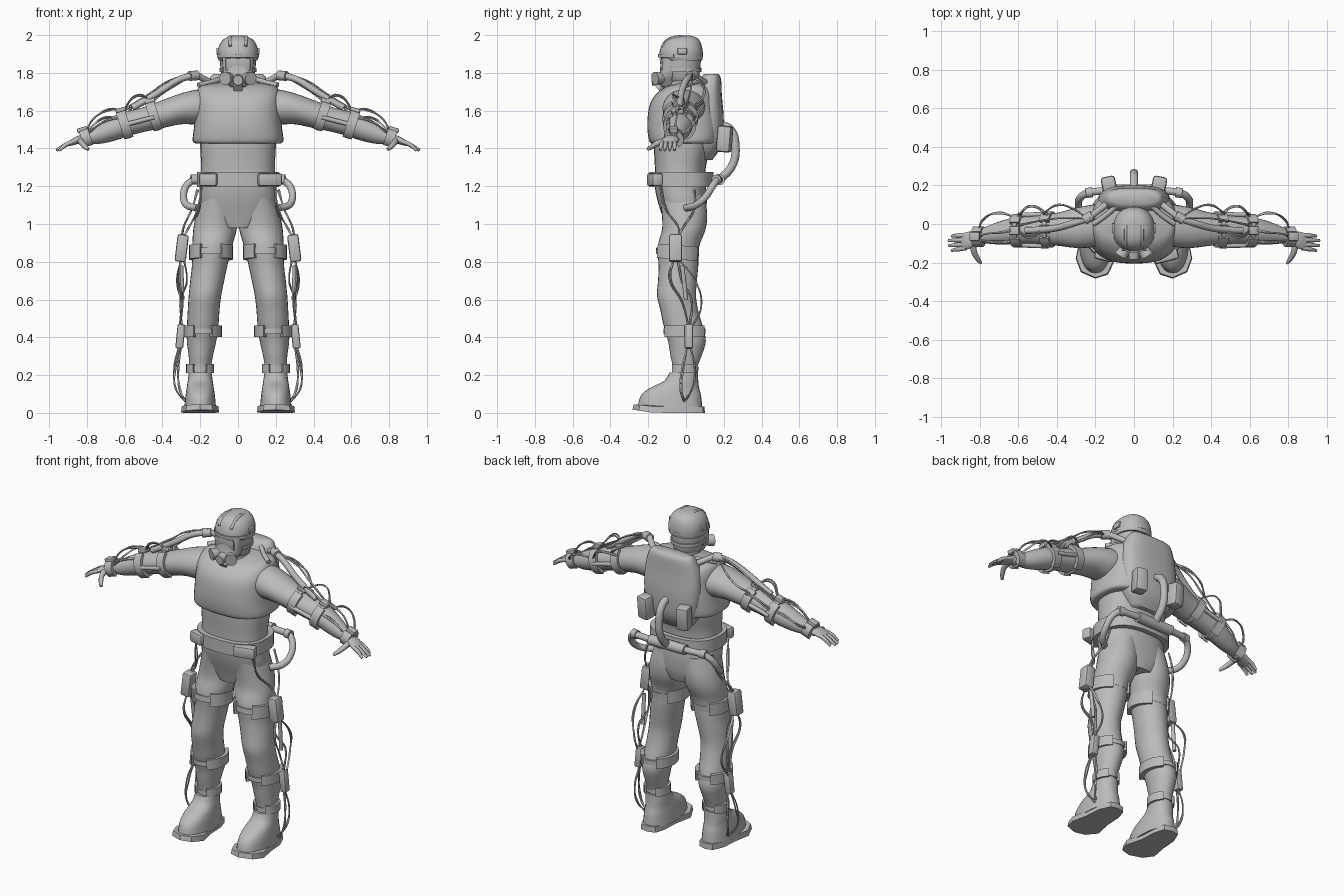
import bpy, bmesh, math, random
from mathutils import Vector, Matrix, Euler

random.seed(4)
GREY = bpy.data.materials.new("plain grey")
GREY.diffuse_color = (0.5, 0.5, 0.5, 1)


def finish(obj, mirror=False, angle=40):
    obj.data.materials.clear()
    obj.data.materials.append(GREY)
    bpy.ops.object.select_all(action='DESELECT')
    obj.select_set(True)
    bpy.context.view_layer.objects.active = obj
    bpy.ops.object.shade_smooth_by_angle(angle=math.radians(angle))
    if mirror:
        obj.modifiers.new("mirror", 'MIRROR').use_mirror_merge = False
    return obj


def from_bmesh(name, bm, mirror=False, angle=40):
    bmesh.ops.recalc_face_normals(bm, faces=bm.faces)
    me = bpy.data.meshes.new(name)
    bm.to_mesh(me)
    bm.free()
    obj = bpy.data.objects.new(name, me)
    bpy.context.collection.objects.link(obj)
    return finish(obj, mirror, angle)


def smooth_rings(rings, steps):
    out = []
    for i in range(len(rings) - 1):
        p = [rings[max(i - 1, 0)], rings[i], rings[i + 1], rings[min(i + 2, len(rings) - 1)]]
        for s in range(steps):
            t = s / steps
            out.append([0.5 * (2 * b + (c - a) * t + (2 * a - 5 * b + 4 * c - d) * t * t
                               + (3 * b - a - 3 * c + d) * t ** 3) for a, b, c, d in zip(*p)])
    return out + [list(rings[-1])]


# ring = (height, centre 1, centre 2, radius 1, radius 2), stacked along z or x
def loft(name, rings, axis='z', n=28, steps=4, e=2.0, mirror=False):
    bm = bmesh.new()
    loops = []
    for h, c1, c2, r1, r2 in smooth_rings(rings, steps):
        loop = []
        for k in range(n):
            a = 2 * math.pi * k / n
            ca, sa = math.cos(a), math.sin(a)
            u = c1 + r1 * math.copysign(abs(ca) ** (2 / e), ca)
            v = c2 + r2 * math.copysign(abs(sa) ** (2 / e), sa)
            loop.append(bm.verts.new((u, v, h) if axis == 'z' else (h, u, v)))
        loops.append(loop)
    for a, b in zip(loops, loops[1:]):
        for k in range(n):
            bm.faces.new((a[k], a[(k + 1) % n], b[(k + 1) % n], b[k]))
    bm.faces.new(loops[0])
    bm.faces.new(loops[-1])
    return from_bmesh(name, bm, mirror, 50)


def box(name, loc, size, rot=(0, 0, 0), mirror=False, bevel=0.012):
    bm = bmesh.new()
    bmesh.ops.create_cube(bm, size=1, matrix=Matrix.LocRotScale(Vector(loc), Euler(rot), Vector(size)))
    bmesh.ops.bevel(bm, geom=bm.edges[:], offset=bevel, segments=2, affect='EDGES', profile=0.5)
    return from_bmesh(name, bm, mirror)


def cylinder(name, a, b, r1, r2=None, mirror=False):
    a, b = Vector(a), Vector(b)
    bm = bmesh.new()
    m = Matrix.Translation((a + b) / 2) @ (b - a).to_track_quat('Z', 'Y').to_matrix().to_4x4()
    bmesh.ops.create_cone(bm, cap_ends=True, segments=20, radius1=r1, radius2=r2 or r1,
                          depth=(b - a).length, matrix=m)
    return from_bmesh(name, bm, mirror)


def tube(name, pts, r, mirror=True, taper=None, res=2):
    cu = bpy.data.curves.new(name, 'CURVE')
    cu.dimensions = '3D'
    cu.bevel_depth, cu.bevel_resolution, cu.resolution_u, cu.use_fill_caps = r, res, 6, True
    sp = cu.splines.new('BEZIER')
    sp.bezier_points.add(len(pts) - 1)
    for i, (bp, p) in enumerate(zip(sp.bezier_points, pts)):
        bp.co = p
        bp.handle_left_type = bp.handle_right_type = 'AUTO'
        bp.radius = taper[i] if taper else 1
    obj = bpy.data.objects.new(name, cu)
    bpy.context.collection.objects.link(obj)
    bpy.ops.object.select_all(action='DESELECT')
    obj.select_set(True)
    bpy.context.view_layer.objects.active = obj
    bpy.ops.object.convert(target='MESH')
    return finish(bpy.context.view_layer.objects.active, mirror, 60)


# band wrapped round an ellipse: arcs = (start deg, end deg, height, thickness)
def band(name, loc, rot, rx, ry, arcs, mirror=True, e=2.0):
    bm = bmesh.new()
    m = Matrix.LocRotScale(Vector(loc), Euler(rot), Vector((1, 1, 1)))
    for a0, a1, h, th in arcs:
        count = max(3, int((a1 - a0) / 12))
        secs = []
        for k in range(count + 1):
            a = math.radians(a0 + (a1 - a0) * k / count)
            ca, sa = math.cos(a), math.sin(a)
            ex = math.copysign(abs(ca) ** (2 / e), ca)
            ey = math.copysign(abs(sa) ** (2 / e), sa)
            secs.append([bm.verts.new(m @ Vector(((rx + o) * ex, (ry + o) * ey, z)))
                         for o, z in ((-0.012, -h / 2), (th, -h / 2), (th, h / 2), (-0.012, h / 2))])
        for s, t in zip(secs, secs[1:]):
            for j in range(4):
                bm.faces.new((s[j], s[(j + 1) % 4], t[(j + 1) % 4], t[j]))
        bm.faces.new(secs[0])
        bm.faces.new(secs[-1])
    return from_bmesh(name, bm, mirror, 30)


# trunk, chest vest and back plate
loft("waist", [(0.98, 0, -0.01, 0.10, 0.10), (1.04, 0, -0.01, 0.19, 0.115), (1.12, 0, -0.02, 0.205, 0.13),
               (1.2, 0, -0.03, 0.2, 0.135), (1.3, 0, -0.03, 0.195, 0.135), (1.4, 0, -0.02, 0.2, 0.15),
               (1.48, 0, -0.01, 0.2, 0.16)], e=2.4)
loft("chest_vest", [(1.425, 0, -0.01, 0.215, 0.165), (1.44, 0, -0.01, 0.24, 0.185), (1.52, 0, -0.01, 0.232, 0.195),
                    (1.62, 0, -0.01, 0.225, 0.185), (1.68, 0, 0, 0.222, 0.165), (1.725, 0, 0.015, 0.205, 0.125),
                    (1.742, 0, 0.03, 0.15, 0.085), (1.75, 0, 0.03, 0.09, 0.06)], e=2.7, n=36)
loft("back_plate", [(1.34, 0, 0.09, 0.10, 0.05), (1.42, 0, 0.11, 0.16, 0.08), (1.55, 0, 0.115, 0.185, 0.085),
                    (1.68, 0, 0.115, 0.18, 0.075), (1.77, 0, 0.13, 0.15, 0.055), (1.795, 0, 0.135, 0.13, 0.035)], e=2.8)
loft("neck", [(1.68, 0, -0.01, 0.10, 0.09), (1.74, 0, -0.015, 0.075, 0.08), (1.8, 0, -0.015, 0.075, 0.08)])

# head, helmet and breathing mask
loft("head", [(1.735, 0, -0.02, 0.055, 0.06), (1.77, 0, -0.02, 0.08, 0.085), (1.82, 0, -0.025, 0.092, 0.1),
              (1.9, 0, -0.025, 0.098, 0.106)])
loft("helmet", [(1.865, 0, -0.015, 0.102, 0.1), (1.885, 0, -0.025, 0.107, 0.114), (1.92, 0, -0.025, 0.107, 0.113),
                (1.96, 0, -0.022, 0.092, 0.1), (1.985, 0, -0.018, 0.066, 0.076), (1.996, 0, -0.015, 0.035, 0.045),
                (1.999, 0, -0.015, 0.008, 0.01)], e=2.2)
band("helmet_rim", (0, -0.025, 1.89), (0, 0, 0), 0.105, 0.112, [(200, 340, 0.018, 0.012), (-20, 200, 0.01, 0.004)], False)
tube("helmet_ridge", [(0.04, -0.125, 1.94), (0.042, -0.08, 1.98), (0.042, -0.02, 1.99), (0.04, 0.04, 1.972)], 0.009)
box("ear_block", (0.106, -0.02, 1.915), (0.018, 0.05, 0.035), mirror=True, bevel=0.005)
loft("mask", [(1.725, 0, -0.095, 0.04, 0.035), (1.76, 0, -0.105, 0.062, 0.05), (1.8, 0, -0.09, 0.078, 0.05),
              (1.88, 0, -0.08, 0.084, 0.052)], e=2.8)
box("visor", (0, -0.13, 1.845), (0.13, 0.012, 0.065), (0.12, 0, 0), bevel=0.005)
cylinder("mask_filter", (0.04, -0.12, 1.775), (0.068, -0.165, 1.77), 0.026, 0.035, True)
cylinder("mask_valve", (0, -0.12, 1.765), (0, -0.182, 1.76), 0.032, 0.026)
cylinder("mask_chin_port", (0, -0.12, 1.74), (0, -0.15, 1.715), 0.024)
band("mask_strap", (0, -0.025, 1.815), (0, 0, 0), 0.092, 0.1, [(-30, 210, 0.02, 0.006)], False)

# arms and hands
loft("arm", [(0.12, 0, 1.63, 0.1, 0.08), (0.21, -0.01, 1.62, 0.11, 0.092), (0.3, -0.02, 1.61, 0.104, 0.082),
             (0.4, -0.027, 1.582, 0.085, 0.074), (0.5, -0.03, 1.553, 0.073, 0.066), (0.57, -0.032, 1.535, 0.07, 0.066),
             (0.64, -0.038, 1.512, 0.068, 0.067), (0.72, -0.05, 1.482, 0.055, 0.056), (0.79, -0.062, 1.458, 0.038, 0.036),
             (0.84, -0.075, 1.447, 0.034, 0.026)], axis='x', mirror=True)
loft("palm", [(0.81, -0.07, 1.453, 0.032, 0.026), (0.84, -0.08, 1.447, 0.042, 0.022), (0.87, -0.088, 1.437, 0.045, 0.019),
              (0.895, -0.093, 1.425, 0.04, 0.013)], axis='x', mirror=True)
for i, (y0, y1, x1) in enumerate([(-0.058, -0.062, 0.945), (-0.081, -0.086, 0.962), (-0.104, -0.112, 0.96), (-0.124, -0.137, 0.945)]):
    tube("finger_%d" % i, [(0.87, y0, 1.437), (0.91, (y0 + y1) / 2, 1.42), (x1, y1, 1.39)], 0.012, taper=(1, 1, 0.6))
tube("thumb", [(0.835, -0.1, 1.443), (0.828, -0.145, 1.43), (0.81, -0.18, 1.41), (0.793, -0.203, 1.395)], 0.014, taper=(1.3, 1.1, 0.95, 0.6))

# arm cuffs and the struts joining them
PLATES = [(30, 150, 1.0, 0.016), (210, 330, 1.0, 0.016), (0, 360, 0.45, 0.006)]


def cuff(name, loc, rot, rx, ry, h, s=1.0):
    band(name, loc, rot, rx, ry, [(a, b, c * h, t * s) for a, b, c, t in PLATES])


for part, x, y, z, rz, ry in (("upper", 0.445, -0.028, 1.57, 0.072, 0.078), ("elbow", 0.6, -0.034, 1.525, 0.069, 0.071),
                              ("wrist", 0.805, -0.065, 1.455, 0.036, 0.037)):
    cuff(part + "_arm_cuff", (x, y, z), (0, 1.88, 0), rz, ry, 0.05)
    box(part + "_arm_clip", (x + 0.02, y, z + rz + 0.008), (0.055, 0.045, 0.026), (0, 0.3, 0), True, 0.006)
for y in (-0.115, 0.05):
    cylinder("arm_strut", (0.445, y, 1.565), (0.6, y * 0.95, 1.525), 0.012, mirror=True)
tube("shoulder_hose", [(0.235, 0.03, 1.787), (0.31, 0.005, 1.765), (0.4, -0.02, 1.71), (0.48, -0.03, 1.66), (0.56, -0.034, 1.615)], 0.018)
cylinder("shoulder_bar", (0.12, 0.12, 1.735), (0.235, 0.03, 1.797), 0.017, mirror=True)
cylinder("shoulder_joint", (0.215, 0.045, 1.787), (0.258, 0.02, 1.783), 0.026, mirror=True)
tube("collar_strap", [(0.085, 0.1, 1.77), (0.14, 0.05, 1.752), (0.21, 0.0, 1.735)], 0.014)

# thin arm cables
ARM = [[(0.24, 0.03, 1.79), (0.32, 0.08, 1.74), (0.4, 0.10, 1.69), (0.47, 0.05, 1.63)],
       [(0.25, 0.03, 1.79), (0.38, 0.03, 1.75), (0.47, 0.02, 1.69), (0.6, -0.01, 1.61)],
       [(0.44, 0.04, 1.62), (0.53, 0.09, 1.64), (0.6, 0.04, 1.57)],
       [(0.46, -0.03, 1.65), (0.53, -0.07, 1.685), (0.61, -0.04, 1.6)],
       [(0.61, -0.02, 1.6), (0.68, -0.04, 1.61), (0.76, -0.05, 1.56), (0.81, -0.06, 1.49)],
       [(0.61, 0.03, 1.55), (0.7, 0.06, 1.56), (0.78, 0.02, 1.51), (0.81, -0.04, 1.47)],
       [(0.6, -0.09, 1.56), (0.7, -0.09, 1.55), (0.8, -0.09, 1.47)]]
# thin leg cables: hip to thigh box, thigh box to shin box, shin box to boot
LEG = [[(0.19, -0.14, 1.2), (0.215, -0.11, 1.08), (0.26, -0.04, 0.98), (0.295, -0.04, 0.92)],
       [(0.21, 0.05, 1.18), (0.245, 0.04, 1.08), (0.29, -0.02, 0.98), (0.3, -0.05, 0.92)],
       [(0.3, -0.06, 0.82), (0.31, -0.09, 0.72), (0.3, -0.02, 0.58), (0.31, 0.015, 0.45)],
       [(0.3, -0.04, 0.82), (0.315, 0.05, 0.7), (0.3, 0.08, 0.56), (0.31, 0.025, 0.45)],
       [(0.29, -0.05, 0.82), (0.27, -0.02, 0.7), (0.3, 0.03, 0.6), (0.3, 0.02, 0.45)],
       [(0.31, 0.01, 0.36), (0.338, -0.02, 0.24), (0.325, -0.03, 0.12), (0.28, -0.01, 0.06)],
       [(0.3, 0.02, 0.36), (0.315, 0.05, 0.22), (0.31, 0.03, 0.12), (0.28, 0.0, 0.07)]]
for name, paths in (("arm_cable", ARM), ("leg_cable", LEG)):
    for path in paths:
        for strand in range(2):
            j = [Vector([random.uniform(-0.01, 0.01) * strand for _ in range(3)]) for _ in path]
            tube(name, [Vector(p) + o for p, o in zip(path, j)], 0.0045, res=1)

# belt with pouch
band("belt", (0, -0.025, 1.235), (0, 0, 0), 0.198, 0.152, [(0, 360, 0.078, 0.018)], False, 2.6)
box("belt_pouch", (0.165, -0.165, 1.235), (0.13, 0.06, 0.07), (0, 0, 0.25), bevel=0.014)
box("belt_side_block", (-0.155, -0.165, 1.235), (0.1, 0.05, 0.07), (0, 0, -0.25), bevel=0.014)

# back packs, rear hose, canister and hip hoses
box("back_pack", (0.13, 0.205, 1.45), (0.075, 0.075, 0.14), (-0.08, 0, -0.2), True, 0.015)
tube("rear_hose", [(0, 0.17, 1.53), (0, 0.235, 1.5), (0, 0.262, 1.41), (0, 0.245, 1.31), (0, 0.18, 1.235)], 0.022, mirror=False, res=4)
cylinder("canister", (-0.12, 0.175, 1.235), (0.12, 0.175, 1.235), 0.03)
cylinder("canister_pipe", (0.11, 0.175, 1.235), (0.24, 0.165, 1.235), 0.019, mirror=True)
cylinder("canister_joint", (0.215, 0.165, 1.235), (0.25, 0.16, 1.235), 0.026, mirror=True)
tube("hip_hose", [(0.235, 0.165, 1.235), (0.275, 0.14, 1.2), (0.288, 0.1, 1.14), (0.27, 0.05, 1.1), (0.215, 0.0, 1.085)], 0.019, res=4)

# legs
loft("leg", [(1.15, 0.1, -0.02, 0.095, 0.12), (1.05, 0.112, -0.008, 0.11, 0.12), (0.97, 0.122, -0.012, 0.115, 0.115),
             (0.88, 0.137, -0.04, 0.105, 0.11), (0.78, 0.15, -0.04, 0.094, 0.105), (0.7, 0.163, -0.045, 0.09, 0.103),
             (0.62, 0.175, -0.05, 0.086, 0.103), (0.54, 0.182, -0.035, 0.084, 0.1), (0.46, 0.187, -0.015, 0.083, 0.103),
             (0.38, 0.193, 0.005, 0.078, 0.1), (0.3, 0.197, 0, 0.064, 0.082), (0.24, 0.2, -0.005, 0.058, 0.066),
             (0.14, 0.2, -0.01, 0.055, 0.065)], mirror=True)
cuff("thigh_cuff", (0.143, -0.045, 0.85), (0, 0.08, math.pi / 2), 0.108, 0.1, 0.075)
cuff("knee_cuff", (0.186, -0.008, 0.432), (0, 0, math.pi / 2), 0.106, 0.084, 0.06)
cuff("ankle_cuff", (0.2, -0.005, 0.235), (0, 0, math.pi / 2), 0.064, 0.058, 0.05)
box("thigh_box", (0.298, -0.055, 0.872), (0.06, 0.07, 0.145), (0, -0.12, 0), True)
box("shin_box", (0.305, 0.015, 0.405), (0.042, 0.045, 0.13), (0, -0.1, 0), True, 0.01)
cylinder("thigh_link", (0.3, -0.02, 0.78), (0.295, 0.0, 0.6), 0.011, mirror=True)

# boots with flared soles
loft("boot", [(0.215, 0.2, -0.012, 0.06, 0.075), (0.17, 0.2, -0.025, 0.066, 0.09), (0.13, 0.2, -0.062, 0.072, 0.132),
              (0.09, 0.2, -0.08, 0.078, 0.16), (0.025, 0.2, -0.085, 0.084, 0.172)], e=2.3, mirror=True)
SOLE = [(0.15, 0.085), (0.2, 0.1), (0.245, 0.09), (0.275, 0.02), (0.282, -0.08), (0.302, -0.18), (0.275, -0.25), (0.2, -0.283),
        (0.135, -0.262), (0.1, -0.19), (0.125, -0.08), (0.13, 0.02)]
bm = bmesh.new()
low = [bm.verts.new((x, y, max(0, -y - 0.17) * 0.15)) for x, y in SOLE]
high = [bm.verts.new((0.2 + (x - 0.2) * 0.96, y * 0.98, 0.034 + max(0, -y - 0.17) * 0.1)) for x, y in SOLE]
bm.faces.new(low)
bm.faces.new(high)
for k in range(len(SOLE)):
    q = (k + 1) % len(SOLE)
    bm.faces.new((low[k], low[q], high[q], high[k]))
from_bmesh("sole", bm, True)
